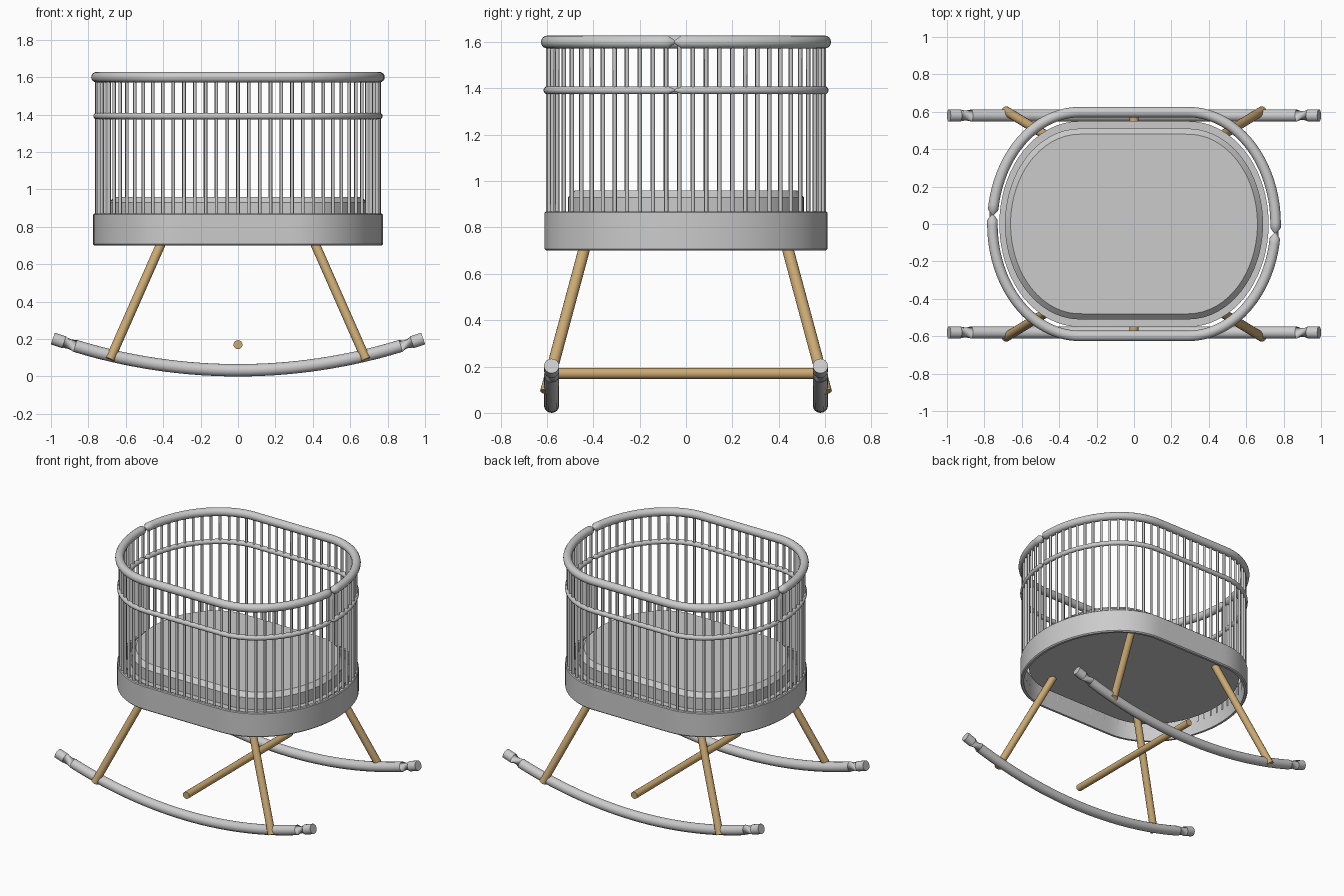
import bpy, bmesh, math
from mathutils import Vector

if "Cube" in bpy.data.objects:
    bpy.data.objects.remove(bpy.data.objects["Cube"])


def material(name, colour):
    m = bpy.data.materials.new(name)
    m.use_nodes = True
    m.diffuse_color = colour
    m.node_tree.nodes["Principled BSDF"].inputs["Base Color"].default_value = colour
    return m


GREY = material("soft grey", (0.6, 0.6, 0.6, 1))
WOOD = material("light wood", (0.6, 0.4, 0.17, 1))
STRAIGHT = 0.29  # half length of the straight sides


def outline(hx, hy, count):
    """Evenly spaced points round an oval with straight long sides."""
    fine = []
    for i in range(801):
        t = -math.pi / 2 + math.tau * i / 800
        side = STRAIGHT if i <= 400 else -STRAIGHT
        fine.append(Vector((side + (hx - STRAIGHT) * math.cos(t), hy * math.sin(t), 0)))
        if i == 400:
            fine.append(Vector((-STRAIGHT, hy, 0)))
    fine.append(fine[0].copy())
    lengths = [0]
    for a, b in zip(fine, fine[1:]):
        lengths.append(lengths[-1] + (b - a).length)
    points, k = [], 0
    for n in range(count):
        d = lengths[-1] * n / count
        while lengths[k + 1] < d:
            k += 1
        f = (d - lengths[k]) / max(lengths[k + 1] - lengths[k], 1e-9)
        points.append(fine[k].lerp(fine[k + 1], f))
    return points


def finish(name, bm, mat, angle=35):
    bmesh.ops.recalc_face_normals(bm, faces=bm.faces)
    mesh = bpy.data.meshes.new(name)
    bm.to_mesh(mesh)
    bm.free()
    mesh.materials.append(mat)
    ob = bpy.data.objects.new(name, mesh)
    bpy.context.collection.objects.link(ob)
    bpy.ops.object.select_all(action="DESELECT")
    ob.select_set(True)
    bpy.context.view_layer.objects.active = ob
    bpy.ops.object.shade_smooth_by_angle(angle=math.radians(angle))
    return ob


def oval_layers(name, layers, mat, closed_loop=False):
    """Skin stacked ovals given as (half x, half y, z); cap them or join last to first."""
    bm = bmesh.new()
    rings = [[bm.verts.new((p.x, p.y, z)) for p in outline(hx, hy, 96)] for hx, hy, z in layers]
    pairs = list(zip(rings, rings[1:]))
    if closed_loop:
        pairs.append((rings[-1], rings[0]))
    else:
        bm.faces.new(rings[0])
        bm.faces.new(rings[-1])
    for a, b in pairs:
        for i in range(len(a)):
            j = (i + 1) % len(a)
            bm.faces.new((a[i], a[j], b[j], b[i]))
    return finish(name, bm, mat)


def sweep(bm, points, radius, sides=12, cyclic=False, scales=None):
    """Round tube along a path, with optional thickness per point."""
    n, rings = len(points), []
    for i, p in enumerate(points):
        before = points[i - 1] if i or cyclic else p
        after = points[(i + 1) % n] if i < n - 1 or cyclic else p
        along = (after - before).normalized()
        u = along.cross(Vector((0, 1, 0) if abs(along.z) > 0.3 else (0, 0, 1))).normalized()
        v = along.cross(u)
        r = radius * (scales[i] if scales else 1)
        rings.append([bm.verts.new(p + r * (u * math.cos(a) + v * math.sin(a)))
                      for a in (math.tau * k / sides for k in range(sides))])
    for i in range(n if cyclic else n - 1):
        a, b = rings[i], rings[(i + 1) % n]
        for k in range(sides):
            m = (k + 1) % sides
            bm.faces.new((a[k], a[m], b[m], b[k]))
    if not cyclic:
        bm.faces.new(rings[0])
        bm.faces.new(rings[-1])


def tube(name, points, radius, mat, sides=16):
    bm = bmesh.new()
    sweep(bm, [Vector(p) for p in points], radius, sides)
    return finish(name, bm, mat, 40)


def rail(name, z, radius):
    """Oval rail, pinched where its two halves meet at each end."""
    points = [p + Vector((0, 0, z)) for p in outline(0.757, 0.598, 160)]
    ends = [min(range(160), key=lambda i: (points[i] - Vector((s * 0.757, -s * 0.035, z))).length)
            for s in (1, -1)]
    bm = bmesh.new()
    sweep(bm, points, radius, 16, True, [0.25 if i in ends else 1 for i in range(160)])
    return finish(name, bm, GREY, 40)


# Basket: skirt band, floor and mattress
oval_layers("skirt_band", [(0.768, 0.603, 0.70), (0.775, 0.61, 0.707), (0.775, 0.61, 0.865),
                           (0.77, 0.605, 0.87), (0.752, 0.587, 0.87), (0.752, 0.587, 0.70)], GREY, True)
oval_layers("basket_floor", [(0.72, 0.55, 0.81), (0.72, 0.55, 0.85)], GREY)
oval_layers("mattress", [(0.69, 0.51, 0.85), (0.69, 0.51, 0.93), (0.66, 0.48, 0.96)], GREY)

# Rails and spindles
rail("top_rail", 1.60, 0.028)
rail("middle_rail", 1.392, 0.017)
bm = bmesh.new()
for p in outline(0.757, 0.595, 78):
    sweep(bm, [Vector((p.x, p.y, 0.79)), Vector((p.x, p.y, 1.6))], 0.009, 8)
finish("spindles", bm, GREY, 50)

# Splayed legs
for sx, side in ((1, "left"), (-1, "right")):
    for sy, end in ((-1, "front"), (1, "back")):
        tube(f"{end}_{side}_leg", [(sx * 0.685, sy * 0.605, 0.09), (sx * 0.365, sy * 0.41, 0.815)], 0.025, WOOD)

# Curved runners and the stretcher between them
R, SWEEP = 2.97, math.asin(0.99 / 2.97)
for sy, end in ((-1, "front"), (1, "back")):
    arc = [SWEEP * (i / 16 - 1) for i in range(33)]
    tube(f"{end}_runner", [(R * math.sin(a), sy * 0.58, 0.033 + R * (1 - math.cos(a))) for a in arc], 0.033, GREY)
tube("stretcher", [(0, -0.575, 0.17), (0, 0.575, 0.17)], 0.024, WOOD)
